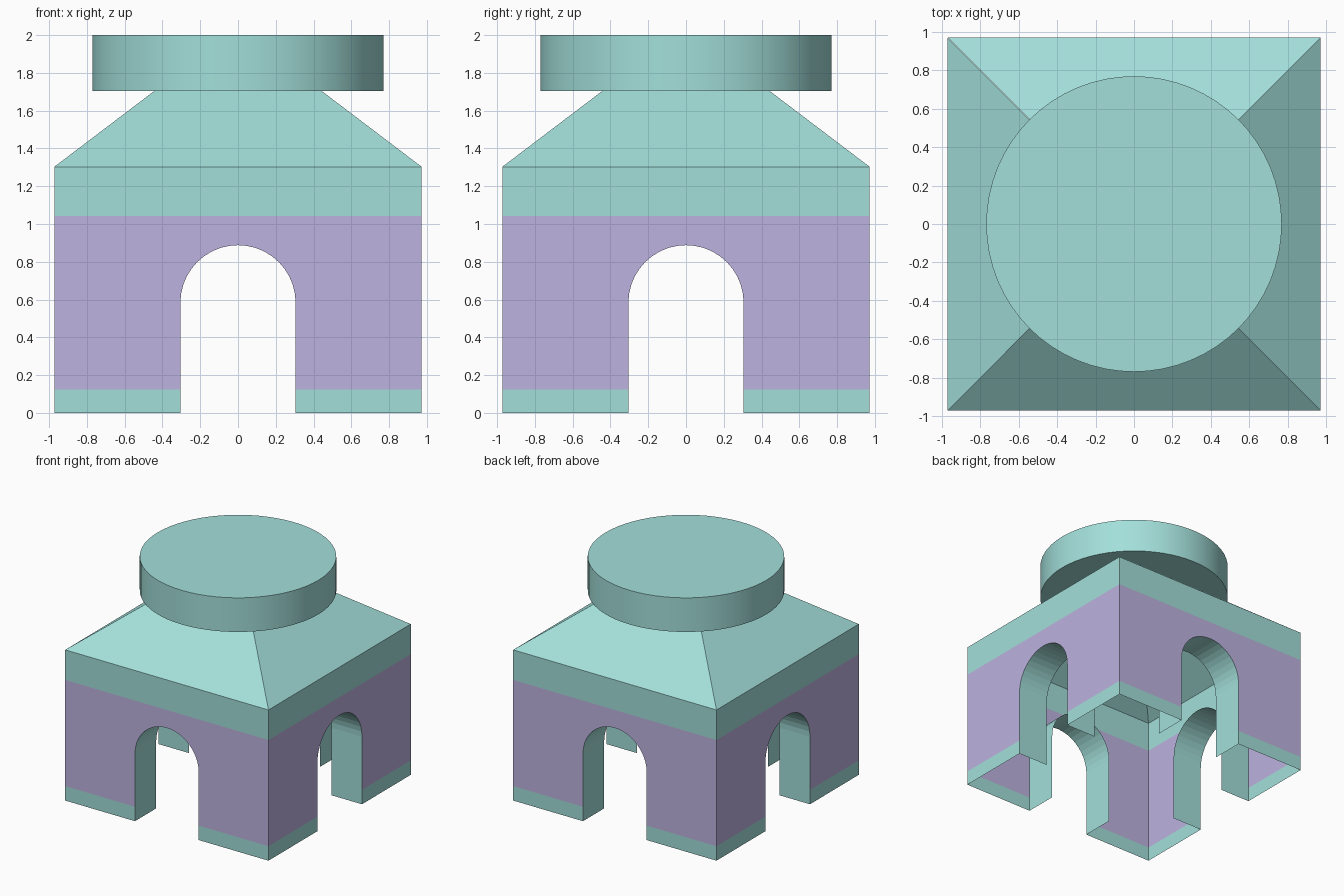
import bpy, bmesh, math
from mathutils import Matrix

if "Cube" in bpy.data.objects:
    bpy.data.objects.remove(bpy.data.objects["Cube"])

HALF = 0.972          # half width of the square body
EAVE, NECK, TOP = 1.303, 1.705, 2.0
BAND_LOW, BAND_HIGH = 0.125, 1.043
ARCH_R, SPRING, DEPTH = 0.305, 0.583, 0.29
SEG = 20


def material(name, rgb):
    m = bpy.data.materials.new(name)
    m.diffuse_color = (*rgb, 1)
    m.use_nodes = True
    m.node_tree.nodes["Principled BSDF"].inputs["Base Color"].default_value = m.diffuse_color
    return m


teal = material("pale teal", (0.366, 0.738, 0.701))
purple = material("soft purple", (0.509, 0.451, 0.745))


def make_object(name, faces, mats=(teal,), angle=0.0):
    """Build an object from (points, material index) faces, turned about z."""
    bm = bmesh.new()
    for pts, idx in faces:
        f = bm.faces.new([bm.verts.new(p) for p in pts])
        f.material_index = idx
    bmesh.ops.remove_doubles(bm, verts=bm.verts, dist=1e-5)
    bmesh.ops.rotate(bm, verts=bm.verts, matrix=Matrix.Rotation(angle, 3, 'Z'))
    me = bpy.data.meshes.new(name)
    bm.to_mesh(me)
    bm.free()
    for m in mats:
        me.materials.append(m)
    ob = bpy.data.objects.new(name, me)
    bpy.context.collection.objects.link(ob)
    return ob


# Arch outline from the right spring point over to the left one
curve = [(ARCH_R * math.cos(math.pi * i / SEG), SPRING + ARCH_R * math.sin(math.pi * i / SEG))
         for i in range(SEG + 1)]


def rect(x0, x1, z0, z1):
    return [(x0, z0), (x1, z0), (x1, z1), (x0, z1)]


# Front wall skin: teal plinth, purple band around the arch, teal top band
band = ([(-HALF, BAND_LOW), (-ARCH_R, BAND_LOW)] + curve[::-1]
        + [(ARCH_R, BAND_LOW), (HALF, BAND_LOW), (HALF, BAND_HIGH), (-HALF, BAND_HIGH)])
wall_2d = [(rect(-HALF, -ARCH_R, 0, BAND_LOW), 0),
           (rect(ARCH_R, HALF, 0, BAND_LOW), 0),
           (band, 1),
           (rect(-HALF, HALF, BAND_HIGH, EAVE), 0)]
wall = [([(x, -HALF, z) for x, z in pts], idx) for pts, idx in wall_2d]

# Arch lining: a strip running inward from the wall
path = [(ARCH_R, 0)] + curve + [(-ARCH_R, 0)]
inner = -HALF + DEPTH
lining = [([(a[0], -HALF, a[1]), (b[0], -HALF, b[1]), (b[0], inner, b[1]), (a[0], inner, a[1])], 0)
          for a, b in zip(path, path[1:])]

# One sloping side of the roof
NECK_HALF = 0.442
slope = [([(-HALF, -HALF, EAVE), (HALF, -HALF, EAVE),
           (NECK_HALF, -NECK_HALF, NECK), (-NECK_HALF, -NECK_HALF, NECK)], 0)]

for i, side in enumerate(("front", "right", "back", "left")):
    turn = i * math.pi / 2
    make_object(side + "_wall", wall, (teal, purple), turn)
    make_object(side + "_arch_lining", lining, angle=turn)
    make_object(side + "_roof_slope", slope, angle=turn)

# Round cap on top
bpy.ops.mesh.primitive_cylinder_add(vertices=64, radius=0.77, depth=TOP - NECK,
                                    location=(0, 0, (TOP + NECK) / 2))
cap = bpy.context.object
cap.name = "round_cap"
cap.data.materials.append(teal)
bpy.ops.object.shade_smooth_by_angle(angle=math.radians(30))
